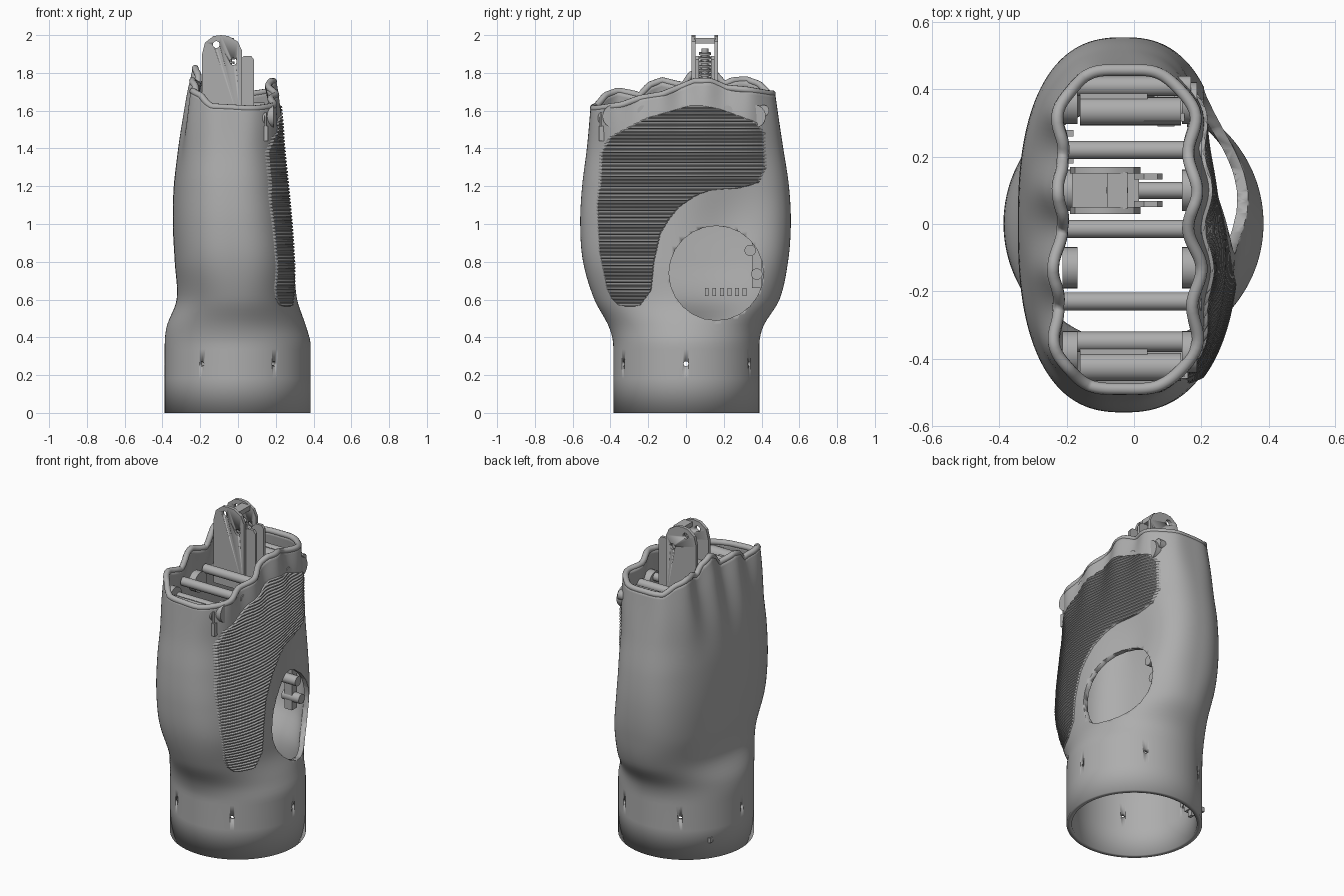
import bpy, bmesh, math
from mathutils import Vector, Matrix

cube = bpy.data.objects.get("Cube")
if cube:
    bpy.data.objects.remove(cube)

grey = bpy.data.materials.new("mid_grey")
grey.use_nodes = True
COLOUR = (0.42, 0.42, 0.42, 1)
grey.diffuse_color = COLOUR
grey.node_tree.nodes["Principled BSDF"].inputs["Base Color"].default_value = COLOUR


def add(name, bm, smooth=True):
    bmesh.ops.recalc_face_normals(bm, faces=bm.faces)
    me = bpy.data.meshes.new(name)
    bm.to_mesh(me)
    bm.free()
    me.materials.append(grey)
    ob = bpy.data.objects.new(name, me)
    bpy.context.collection.objects.link(ob)
    if smooth:
        bpy.ops.object.select_all(action='DESELECT')
        ob.select_set(True)
        bpy.context.view_layer.objects.active = ob
        bpy.ops.object.shade_smooth_by_angle(angle=math.radians(35))
    return ob


def put_cyl(bm, p, axis, r, length, seg=24):
    rot = Vector(axis).to_track_quat('Z', 'Y').to_matrix().to_4x4()
    bmesh.ops.create_cone(bm, cap_ends=True, segments=seg, radius1=r, radius2=r,
                          depth=length, matrix=Matrix.Translation(p) @ rot)


def cyl(name, p, axis, r, length):
    bm = bmesh.new()
    put_cyl(bm, p, axis, r, length)
    return add(name, bm)


def box(name, lo, hi):
    lo, hi = Vector(lo), Vector(hi)
    bm = bmesh.new()
    bmesh.ops.create_cube(bm, size=1, matrix=Matrix.Translation((lo + hi) / 2)
                          @ Matrix.Diagonal((*(hi - lo), 1)))
    return add(name, bm, False)


def plate(name, outline, y, thick):
    """Extrude an x/z outline along y."""
    bm = bmesh.new()
    f = bm.faces.new([bm.verts.new((x, y, z)) for x, z in outline])
    r = bmesh.ops.extrude_face_region(bm, geom=[f])
    bmesh.ops.translate(bm, vec=(0, thick, 0),
                        verts=[v for v in r["geom"] if isinstance(v, bmesh.types.BMVert)])
    return add(name, bm)


def cut(ob, cutter):
    cutter.hide_render = True
    cutter.hide_viewport = True
    cutter.display_type = 'WIRE'
    mod = ob.modifiers.new("cut", 'BOOLEAN')
    mod.object, mod.operation, mod.solver = cutter, 'DIFFERENCE', 'EXACT'


def lerp_table(tab, q):
    if q <= tab[0][0]:
        return tab[0][1]
    for (a, va), (b, vb) in zip(tab, tab[1:]):
        if q <= b:
            return va + (vb - va) * (q - a) / (b - a)
    return tab[-1][1]


# Body sections: z, x range, y range, squareness
SECTIONS = [(0, -.388, .385, -.385, .388, 2), (.36, -.388, .385, -.385, .388, 2),
            (.46, -.377, .36, -.41, .41, 2), (.6, -.325, .315, -.485, .495, 2.2),
            (.8, -.335, .30, -.545, .54, 2.5), (1, -.345, .285, -.56, .555, 2.5),
            (1.2, -.34, .265, -.55, .545, 2.5), (1.4, -.315, .24, -.525, .515, 2.7),
            (1.6, -.275, .215, -.507, .485, 3.5), (1.82, -.225, .175, -.49, .455, 4.5)]


def section(z):
    """Smoothly interpolated body section at a height."""
    z = min(max(z, 0), 1.8199)
    i = max(k for k, s in enumerate(SECTIONS) if s[0] <= z)
    p, q = SECTIONS[i], SECTIONS[i + 1]
    o, r = SECTIONS[max(i - 1, 0)], SECTIONS[min(i + 2, len(SECTIONS) - 1)]
    h = q[0] - p[0]
    t = (z - p[0]) / h
    out = []
    for k in range(1, 6):
        m0 = (q[k] - o[k]) / (q[0] - o[0]) * h
        m1 = (r[k] - p[k]) / (r[0] - p[0]) * h
        if i == 0:
            m0 = m1 = 0
        out.append((2*t**3 - 3*t*t + 1) * p[k] + (t**3 - 2*t*t + t) * m0
                   + (3*t*t - 2*t**3) * q[k] + (t**3 - t*t) * m1)
    x0, x1, y0, y1, n = out
    return (x0 + x1) / 2, (x1 - x0) / 2, (y0 + y1) / 2, (y1 - y0) / 2, n


def side_shift(y, z, c):
    """Knuckle scallops and the thumb hollow; c is +1 palm, -1 back."""
    k = min(max((z - 1.25) / .45, 0), 1) ** 1.5
    s = .016 * k * math.cos(2 * math.pi * (y - .1) / .235) * c
    if c > 0:
        s -= .07 * c * math.exp(-((y - .24) / .2) ** 2 - ((z - 1.02) / .27) ** 2)
    return s


BACK_RIM = [(-.49, 1.62), (-.44, 1.68), (-.37, 1.705), (-.29, 1.69), (-.25, 1.68), (-.2, 1.735),
            (-.13, 1.76), (-.05, 1.74), (-.01, 1.735), (.03, 1.79), (.1, 1.825), (.17, 1.79),
            (.21, 1.74), (.26, 1.76), (.33, 1.765), (.4, 1.74), (.45, 1.69)]
PALM_RIM = [(-.49, 1.61), (-.35, 1.63), (-.25, 1.665), (-.13, 1.685), (-.04, 1.72),
            (.05, 1.755), (.14, 1.755), (.22, 1.72), (.33, 1.71), (.45, 1.69)]


def point(t, u):
    """Body surface point at angle t and height fraction u."""
    c, s = math.cos(t), math.sin(t)

    def at(z):
        cx, a, cy, b, n = section(z)
        k = (abs(c) ** n + abs(s) ** n) ** (-1 / n)
        return cx + a * c * k, cy + b * s * k
    y = at(1.7)[1]
    w = .5 + .5 * max(-1, min(1, c * 2.5))
    top = lerp_table(BACK_RIM, y) * (1 - w) + lerp_table(PALM_RIM, y) * w
    z = u * 1.3 if u < 1 else 1.3 + (u - 1) * (top - 1.3)
    x, y = at(z)
    return Vector((x + side_shift(y, z, max(-1, min(1, 2 * c))), y, z))


# Hollow hand body with wrist cuff
SEG = 192
ANG = [2 * math.pi * i / SEG for i in range(SEG)]
LEVELS = [0, .14, .26] + [.28 + .72 * i / 36 for i in range(36)] + [1 + i / 18 for i in range(19)]
bm = bmesh.new()
rings = [[bm.verts.new(point(t, u)) for t in ANG] for u in LEVELS]
for a, b in zip(rings, rings[1:]):
    for i in range(SEG):
        j = (i + 1) % SEG
        bm.faces.new((a[i], a[j], b[j], b[i]))
body = add("hand_body", bm)
wall = body.modifiers.new("wall", 'SOLIDIFY')
wall.thickness, wall.offset = .03, -1

# Thumb opening and cuff screw holes
cut(body, cyl("thumb_opening_cutter", (.35, .16, .74), (1, 0, 0), .25, .6))
bm = bmesh.new()
for i in range(6):
    a = i * math.pi / 3
    d = Vector((math.cos(a), math.sin(a), 0))
    put_cyl(bm, d * .38 + Vector((0, 0, .26)), d, .013, .15, 16)
cut(body, add("screw_hole_cutter", bm))

# Rounded lip along the finger opening
cu = bpy.data.curves.new("opening_lip", 'CURVE')
cu.dimensions, cu.bevel_depth, cu.bevel_resolution = '3D', .018, 3
sp = cu.splines.new('POLY')
sp.points.add(SEG - 1)
sp.use_cyclic_u = True
for q, t in zip(sp.points, ANG):
    p = point(t, 2)
    q.co = (p.x - .015 * math.cos(t), p.y - .015 * math.sin(t), p.z, 1)
cu.materials.append(grey)
bpy.context.collection.objects.link(bpy.data.objects.new("opening_lip", cu))

# Ribbed palm grip following the body surface
GRIP_A = [(.56, -.30), (.57, -.36), (.61, -.40), (.66, -.425), (.85, -.465), (1.1, -.48),
          (1.38, -.47), (1.46, -.42), (1.56, -.22), (1.63, .03)]
GRIP_B = [(.56, -.29), (.57, -.24), (.65, -.18), (.8, -.165), (.95, -.13), (1.03, -.08),
          (1.09, -.03), (1.15, .06), (1.18, .14), (1.19, .3), (1.22, .40), (1.3, .44),
          (1.48, .43), (1.54, .38), (1.61, .18), (1.63, .07)]


def palm_x(y, z):
    cx, a, cy, b, n = section(z)
    f = (1 - min(abs((y - cy) / b), .999) ** n) ** (1 / n)
    return cx + a * f + side_shift(y, z, min(1, 2 * f))


bm = bmesh.new()
rows, COLS, N = [], 32, 177
for r in range(N + 1):
    z = .56 + 1.07 * r / N
    ya, yb = lerp_table(GRIP_A, z), lerp_table(GRIP_B, z)
    row = []
    for c in range(COLS + 1):
        y = ya + (yb - ya) * c / COLS
        lift = -.006 if c in (0, COLS) or r in (0, N) else (.011 if r % 3 else .002)
        row.append(bm.verts.new((palm_x(y, z) + lift, y, z)))
    rows.append(row)
for a, b in zip(rows, rows[1:]):
    for i in range(COLS):
        bm.faces.new((a[i], a[i + 1], b[i + 1], b[i]))
add("palm_grip", bm, False)

# Raised finger link: two drilled cheeks, rear links, core and spring
CHEEK = [(-.19, 1.5), (.02, 1.5), (.02, 1.92), (0, 1.965), (-.05, 1.995), (-.09, 2),
         (-.13, 1.995), (-.175, 1.96), (-.19, 1.9)]
REAR = [(.0, 1.5), (.085, 1.5), (.085, 1.87), (.07, 1.89), (.03, 1.89), (.0, 1.86)]
bm = bmesh.new()
for x, z in ((-.115, 1.95), (-.025, 1.86)):
    put_cyl(bm, (x, .1, z), (0, 1, 0), .018, .4)
drill = add("finger_drill_cutter", bm)
for side, y in (("front", .03), ("back", .15)):
    cut(plate(f"finger_cheek_{side}", CHEEK, y, .02), drill)
    plate(f"rear_link_{side}", REAR, .05 if side == "front" else .132, .018)
box("finger_core", (-.185, .045, 1.5), (.015, .155, 1.76))
box("finger_tip_bridge", (-.08, .045, 1.955), (-.02, .155, 1.985))
cyl("spring_core", (-.05, .1, 1.83), (0, 0, 1), .018, .2)
for i in range(7):
    cyl(f"spring_coil_{i}", (-.05, .1, 1.77 + i * .022), (.15, 0, 1), .032, .012)
cyl("finger_axle", (-.01, .1, 1.6), (1, 0, 0), .025, .4)

# Spacer bars and knuckle pivots across the opening
for i, y in enumerate((-.23, -.015, .22)):
    cyl(f"spacer_bar_{i}", (-.01, y, 1.6), (1, 0, 0), .027, .42)
for i, y in enumerate((-.38, -.13, .1, .36)):
    for side, x in (("left", .165), ("right", -.19)):
        cyl(f"pivot_{side}_{i}", (x, y, 1.57), (1, 0, 0), .062, .045)

# Folded outer finger links
for i, (y, z) in enumerate(((-.38, 1.56), (.38, 1.6))):
    box(f"folded_block_{i}", (-.16, y - .05, z - .1), (.04, y + .05, z + .02))
    cyl(f"folded_barrel_{i}", (-.01, y - .045, z), (1, 0, 0), .042, .3)
    cyl(f"folded_axle_{i}", (0, y + .03, z), (1, 0, 0), .03, .34)
    box(f"folded_link_{i}", (.03, y - .075, z - .12), (.15, y - .05, z + .03))
box("front_link_ledge", (.02, -.46, 1.44), (.16, -.33, 1.52))
box("back_link_stop", (.07, .29, 1.46), (.12, .44, 1.58))

# Thumb joint rollers, arm and cuff bracket
for i, (y, z) in enumerate(((.34, .86), (.375, .735))):
    cyl(f"thumb_roller_{i}", (.12, y, z), (1, 0, 0), .03, .12)
box("thumb_arm", (.08, .35, .66), (.13, .4, .92))
for i in range(6):
    box(f"rack_tooth_{i}", (-.26, .1 + i * .04, .62), (-.18, .12 + i * .04, .66))
box("cuff_bracket", (-.33, .16, .1), (-.24, .23, .13))
box("cuff_bracket_leg", (-.27, .18, .06), (-.25, .21, .12))
